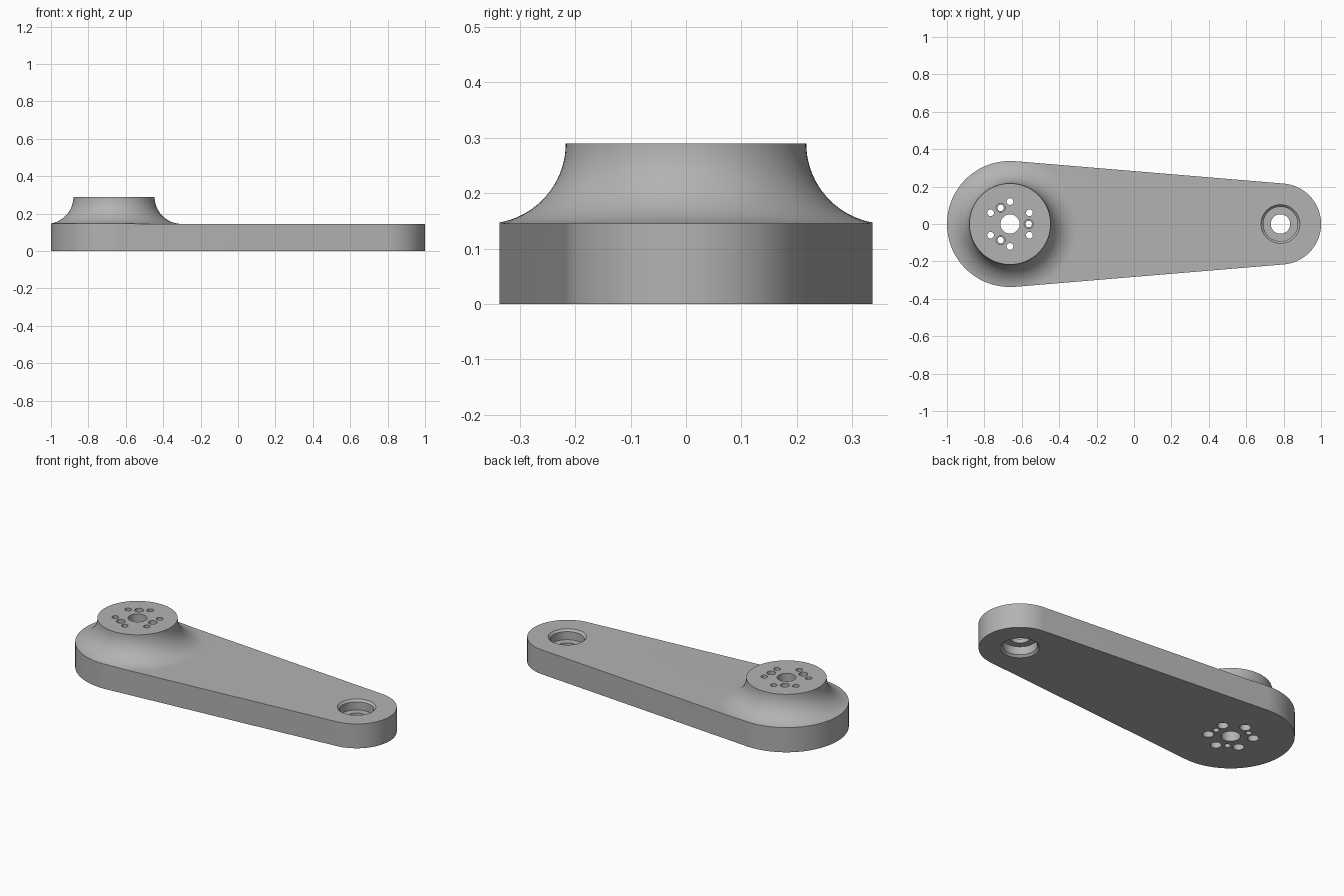
import bpy, bmesh
from math import sin, cos, pi, acos, radians

cube = bpy.data.objects.get("Cube")
if cube:
    bpy.data.objects.remove(cube)

BIG_X, BIG_R = -0.663, 0.337      # hub end of the arm
SMALL_X, SMALL_R = 0.783, 0.217   # bearing end of the arm
PLATE, TOP = 0.145, 0.29          # plate and hub heights

metal = bpy.data.materials.new("grey_metal")
metal.use_nodes = True
grey = (0.45, 0.45, 0.45, 1)
metal.diffuse_color = grey
metal.node_tree.nodes["Principled BSDF"].inputs["Base Color"].default_value = grey


def add_object(name, bm):
    bmesh.ops.recalc_face_normals(bm, faces=bm.faces)
    mesh = bpy.data.meshes.new(name)
    bm.to_mesh(mesh)
    bm.free()
    obj = bpy.data.objects.new(name, mesh)
    bpy.context.collection.objects.link(obj)
    mesh.materials.append(metal)
    return obj


def lathe(bm, profile, x, y, n):
    """Closed solid of revolution from (radius, height) pairs."""
    rings = [[bm.verts.new((x + r * cos(2 * pi * i / n), y + r * sin(2 * pi * i / n), z))
              for i in range(n)] for r, z in profile]
    for a, b in zip(rings, rings[1:]):
        for i in range(n):
            j = (i + 1) % n
            bm.faces.new((a[i], a[j], b[j], b[i]))
    bm.faces.new(rings[0][::-1])
    bm.faces.new(rings[-1])


def boolean(obj, cutter, operation):
    mod = obj.modifiers.new(operation.lower(), "BOOLEAN")
    mod.object, mod.operation, mod.solver = cutter, operation, "EXACT"
    cutter.hide_render = True


# Tapered arm outline: two arcs joined by tangent lines, extruded past the hub top
tangent = acos((BIG_R - SMALL_R) / (SMALL_X - BIG_X))
STEPS = 48
outline = []
for i in range(STEPS + 1):
    a = -tangent + 2 * tangent * i / STEPS
    outline.append((SMALL_X + SMALL_R * cos(a), SMALL_R * sin(a), 0))
for i in range(STEPS + 1):
    a = tangent + (2 * pi - 2 * tangent) * i / STEPS
    outline.append((BIG_X + BIG_R * cos(a), BIG_R * sin(a), 0))
bm = bmesh.new()
base = bm.faces.new([bm.verts.new(p) for p in outline])
raised = bmesh.ops.extrude_face_region(bm, geom=[base])["geom"]
bmesh.ops.translate(bm, vec=(0, 0, 0.5), verts=[v for v in raised if isinstance(v, bmesh.types.BMVert)])
arm = add_object("crank_arm", bm)

# Turned envelope: flat plate top flowing through a concave fillet into the hub
fillet = TOP - PLATE
profile = [(3, -0.2), (3, PLATE)]
for i in range(21):
    a = pi / 2 * i / 20
    profile.append((SMALL_R + fillet * (1 - sin(a)), TOP - fillet * cos(a)))
bm = bmesh.new()
lathe(bm, profile, BIG_X, 0, 96)
envelope = add_object("hub_envelope", bm)

# Holes: centre bore, six counterbored bolt holes, three stepped pin holes
bm = bmesh.new()
lathe(bm, [(0.051, -0.1), (0.051, 0.6)], BIG_X, 0, 48)
for k in range(6):
    a = radians(30 + 60 * k)
    lathe(bm, [(0.03, -0.1), (0.03, 0.12), (0.018, 0.12), (0.018, 0.6)],
          BIG_X + 0.12 * cos(a), 0.12 * sin(a), 24)
for k in range(3):
    a = radians(120 * k)
    lathe(bm, [(0.017, -0.1), (0.017, 0.12), (0.024, 0.12), (0.024, 0.6)],
          BIG_X + 0.1 * cos(a), 0.1 * sin(a), 24)

# Bearing seat: chamfered pockets from both sides with a shoulder between
half = [(0.104, -0.1), (0.104, 0), (0.092, 0.012), (0.092, 0.06), (0.052, 0.06)]
seat = half + [(r, PLATE - z) for r, z in reversed(half)]
lathe(bm, seat, SMALL_X, 0, 64)
holes = add_object("hole_cutters", bm)

# Bake the cuts, then drop the helpers
boolean(arm, envelope, "INTERSECT")
boolean(arm, holes, "DIFFERENCE")
bpy.context.view_layer.update()
graph = bpy.context.evaluated_depsgraph_get()
arm.data = bpy.data.meshes.new_from_object(arm.evaluated_get(graph))
arm.modifiers.clear()
for helper in (envelope, holes):
    bpy.data.objects.remove(helper)

bpy.ops.object.select_all(action="DESELECT")
arm.select_set(True)
bpy.context.view_layer.objects.active = arm
bpy.ops.object.shade_smooth_by_angle(angle=radians(25))
